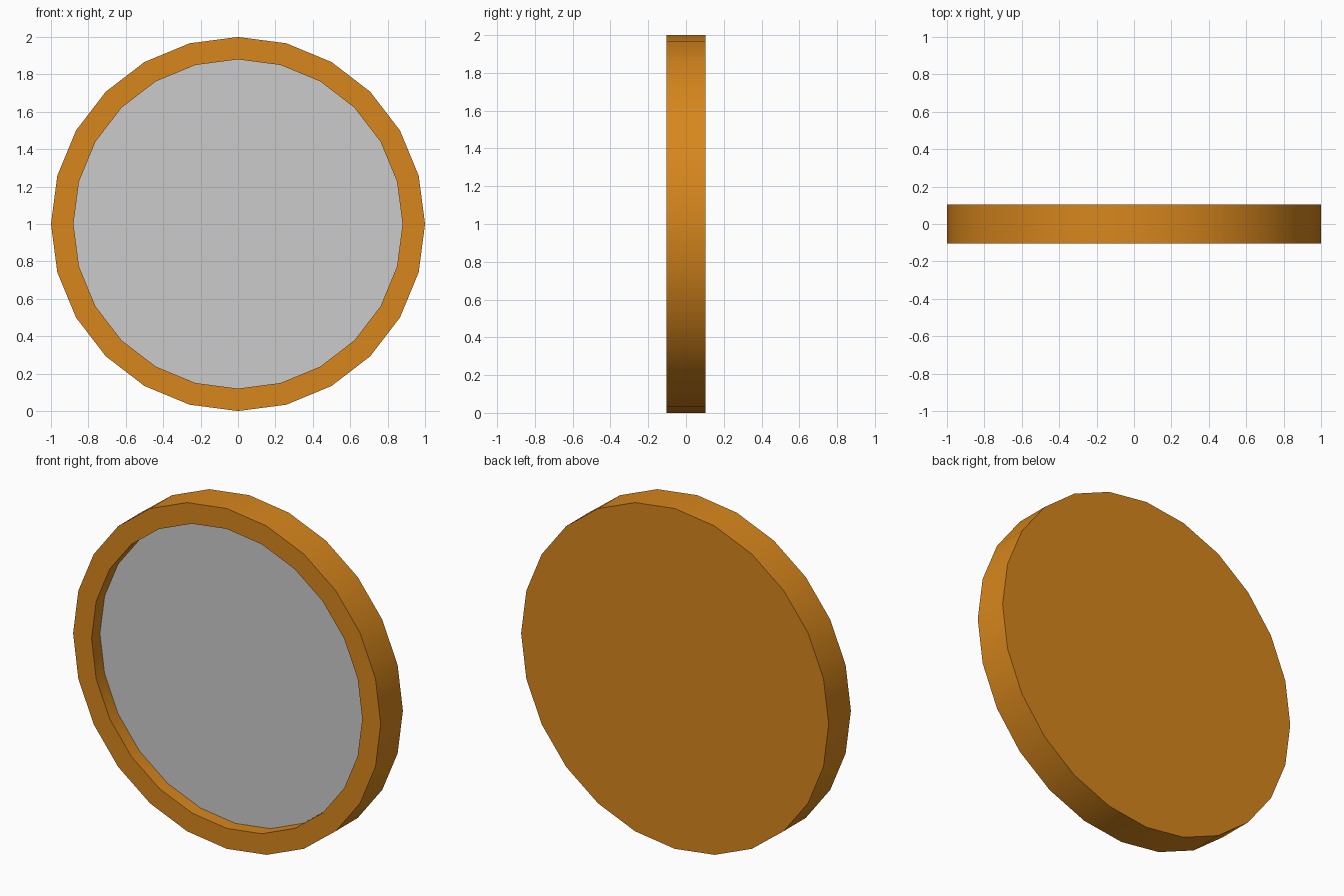
import bpy
import bmesh
from math import radians, sin, cos, tau

if "Cube" in bpy.data.objects:
    bpy.data.objects.remove(bpy.data.objects["Cube"])

SIDES = 24
CENTRE_Z = 1.0
FRONT, BACK, GLASS = -0.103, 0.103, -0.025
OUTER, INNER = 1.0, 0.88


def ring(bm, radius, y):
    """Circle of vertices facing the front, one vertex at the top."""
    return [bm.verts.new((radius * sin(tau * i / SIDES), y,
                          CENTRE_Z + radius * cos(tau * i / SIDES)))
            for i in range(SIDES)]


def bridge(bm, a, b):
    for i in range(SIDES):
        j = (i + 1) % SIDES
        bm.faces.new((a[i], a[j], b[j], b[i]))


def make_object(name, bm):
    mesh = bpy.data.meshes.new(name)
    bm.to_mesh(mesh)
    bm.free()
    obj = bpy.data.objects.new(name, mesh)
    bpy.context.collection.objects.link(obj)
    return obj


# Wooden frame: back panel, outer wall, front rim and recess wall
bm = bmesh.new()
profile = [(OUTER, BACK), (OUTER, FRONT), (INNER, FRONT), (INNER, GLASS)]
rings = [ring(bm, r, y) for r, y in profile]
bm.faces.new(reversed(rings[0]))
for a, b in zip(rings, rings[1:]):
    bridge(bm, a, b)
bm.normal_update()
# orient outwards: the back panel must look towards +y
bm.faces.ensure_lookup_table()
panel = bm.faces[0]
bmesh.ops.recalc_face_normals(bm, faces=bm.faces[:])
if panel.normal.y < 0:
    bmesh.ops.reverse_faces(bm, faces=bm.faces[:])
frame = make_object("mirror_frame", bm)

wood = bpy.data.materials.new("wood")
wood.diffuse_color = (0.68, 0.24, 0.012, 1.0)
wood.use_nodes = True
wood.node_tree.nodes["Principled BSDF"].inputs["Base Color"].default_value = wood.diffuse_color
frame.data.materials.append(wood)

# Smooth walls, sharp rim edges
bpy.context.view_layer.objects.active = frame
frame.select_set(True)
bpy.ops.object.shade_smooth_by_angle(angle=radians(30))

# Mirror glass set back into the frame
bm = bmesh.new()
face = bm.faces.new(ring(bm, INNER, GLASS))
face.normal_update()
if face.normal.y > 0:
    face.normal_flip()
make_object("mirror_glass", bm)
